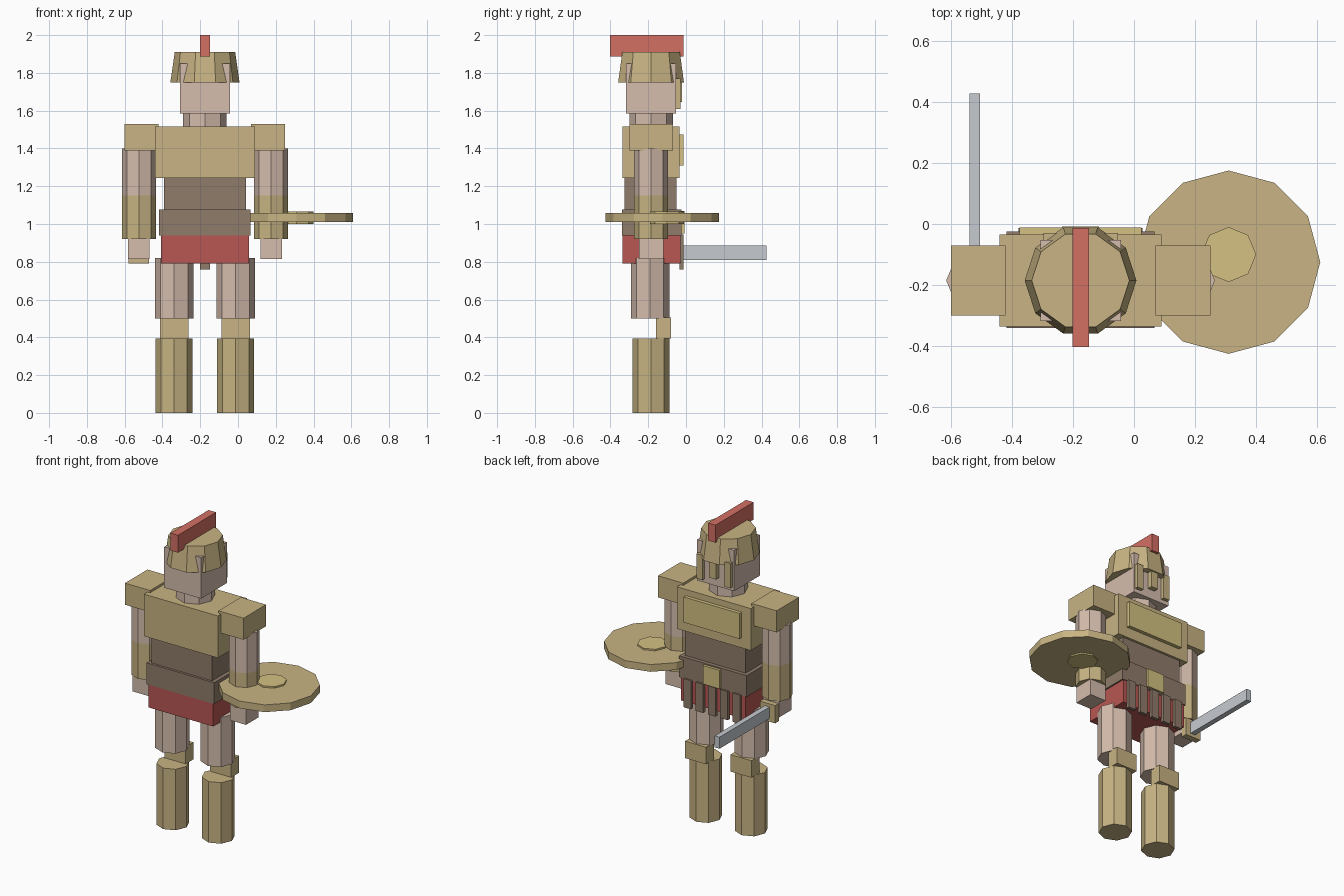
import bpy
import math
from mathutils import Matrix

if "Cube" in bpy.data.objects:
    bpy.data.objects.remove(bpy.data.objects["Cube"], do_unlink=True)

CX, CY = -0.175, -0.185  # centre line of the body


def linear(c):
    c /= 255
    return c / 12.92 if c < 0.04 else ((c + 0.055) / 1.055) ** 2.4


def material(name, r, g, b):
    m = bpy.data.materials.new(name)
    m.use_nodes = True
    col = (linear(r), linear(g), linear(b), 1)
    m.diffuse_color = col
    m.node_tree.nodes["Principled BSDF"].inputs["Base Color"].default_value = col
    return m


bronze = material("bronze", 200, 180, 131)
gold = material("gold", 211, 193, 130)
skin = material("skin", 213, 189, 173)
leather = material("leather", 144, 124, 107)
cloth = material("red cloth", 184, 87, 83)
plume = material("crest red", 212, 112, 100)
steel = material("steel", 198, 203, 208)


def finish(name, mat):
    ob = bpy.context.object
    ob.name = ob.data.name = name
    ob.data.materials.append(mat)
    return ob


def box(name, mat, x, y, z):
    """Box from (low, high) ranges on each axis."""
    bpy.ops.mesh.primitive_cube_add(size=1)
    ob = finish(name, mat)
    size = [hi - lo for lo, hi in (x, y, z)]
    mid = [(hi + lo) / 2 for lo, hi in (x, y, z)]
    ob.data.transform(Matrix.Translation(mid) @ Matrix.Diagonal((*size, 1)))
    return ob


def prism(name, mat, x, y, z, r, sides=8, top=None, turn=0):
    """Upright prism or frustum between two heights."""
    bpy.ops.mesh.primitive_cone_add(vertices=sides, radius1=r, radius2=top or r,
                                    depth=z[1] - z[0])
    ob = finish(name, mat)
    ob.data.transform(Matrix.Translation((x, y, (z[0] + z[1]) / 2))
                      @ Matrix.Rotation(turn, 4, "Z"))
    return ob


def span(mid, half):
    return (mid - half, mid + half)


# Limbs on both sides
for side, s in (("left", 1), ("right", -1)):
    leg, arm = CX + s * 0.163, CX + s * 0.35
    prism(side + "_greave", bronze, leg, CY, (0, 0.395), 0.098)
    box(side + "_knee_guard", bronze, span(leg, 0.075), (-0.16, -0.08), (0.395, 0.505))
    prism(side + "_thigh", skin, leg, -0.19, (0.5, 0.82), 0.102)
    prism(side + "_upper_arm", skin, arm, CY, (1.15, 1.4), 0.09)
    prism(side + "_bracer", bronze, arm, CY, (0.92, 1.15), 0.09)
    box(side + "_hand", skin, span(arm, 0.057), span(CY, 0.065), (0.815, 0.92))
    box(side + "_shoulder_guard", bronze, span(CX + s * 0.335, 0.09),
        (-0.3, -0.07), (1.39, 1.53))
    box(side + "_cheek_guard", bronze, span(CX + s * 0.1, 0.022),
        (-0.07, -0.03), (1.61, 1.77))

# Torso
box("skirt", cloth, span(CX, 0.232), (-0.335, -0.03), (0.79, 0.945))
box("belt", leather, span(CX, 0.242), (-0.34, -0.025), (0.94, 1.078))
box("waist", leather, span(CX, 0.217), (-0.325, -0.05), (1.075, 1.245))
box("chest_armour", bronze, span(CX, 0.265), (-0.335, -0.035), (1.243, 1.515))
box("chest_plate", gold, span(CX, 0.2), (-0.04, -0.012), (1.31, 1.475))
box("buckle", gold, span(CX, 0.06), (-0.03, -0.008), (0.95, 1.07))
for i in range(5):
    box("skirt_strip_%d" % (i + 1), leather, span(CX + (i - 2) * 0.088, 0.027),
        (-0.035, -0.013), (0.76, 0.945))

# Head and helmet
prism("neck", skin, CX, CY, (1.51, 1.59), 0.115)
box("head", skin, span(CX, 0.132), span(CY, 0.132), (1.585, 1.85))
prism("helmet", bronze, CX, CY, (1.75, 1.91), 0.183, 10, 0.16, math.pi / 10)
box("nose_guard", bronze, span(CX, 0.025), (-0.055, -0.02), (1.645, 1.79))
box("crest", plume, span(CX, 0.027), (-0.403, -0.013), (1.887, 2.0))

# Sword in the right hand
box("sword_guard", bronze, span(CX - 0.35, 0.055), (-0.125, -0.085), (0.79, 0.905))
box("sword_blade", steel, span(CX - 0.347, 0.017), (-0.1, 0.427), (0.81, 0.885))

# Flat shield on the left arm
prism("shield", bronze, 0.31, -0.125, (1.01, 1.057), 0.3, 12)
prism("shield_boss", gold, 0.31, -0.1, (1.001, 1.067), 0.09)
